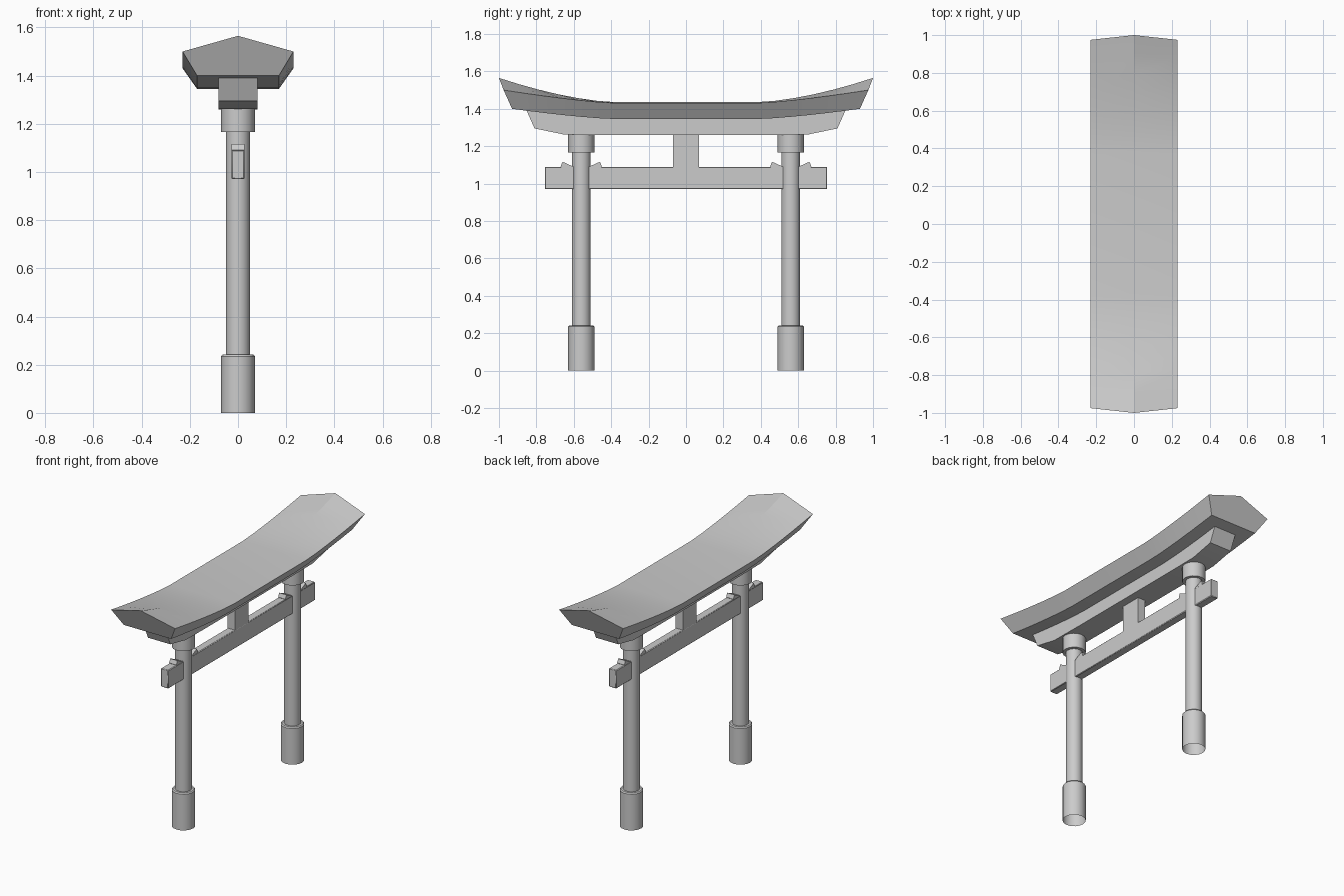
import bpy, bmesh, math

if "Cube" in bpy.data.objects:
    bpy.data.objects.remove(bpy.data.objects["Cube"])


def make(name, verts, faces, angle=30):
    me = bpy.data.meshes.new(name)
    me.from_pydata(verts, [], faces)
    bm = bmesh.new()
    bm.from_mesh(me)
    bmesh.ops.recalc_face_normals(bm, faces=bm.faces)
    bm.to_mesh(me)
    bm.free()
    ob = bpy.data.objects.new(name, me)
    bpy.context.collection.objects.link(ob)
    bpy.ops.object.select_all(action='DESELECT')
    ob.select_set(True)
    bpy.context.view_layer.objects.active = ob
    bpy.ops.object.shade_smooth_by_angle(angle=math.radians(angle))
    return ob


def bridge(rings, n, closed=True):
    """Quads between consecutive rings of n vertices."""
    m = n if closed else n - 1
    return [(r * n + i, r * n + (i + 1) % n, (r + 1) * n + (i + 1) % n, (r + 1) * n + i)
            for r in range(rings - 1) for i in range(m)]


def slab(name, outline, hx, bevel=0):
    """Extrude a y-z outline symmetrically across x."""
    n = len(outline)
    verts = [(s * hx, y, z) for s in (-1, 1) for y, z in outline]
    ob = make(name, verts, bridge(2, n) + [tuple(range(n)), tuple(range(n, 2 * n))])
    if bevel:
        mod = ob.modifiers.new("bevel", 'BEVEL')
        mod.width = bevel
        mod.segments = 1
    return ob


def lathe(name, y, profile, sides=16):
    """Upright turned part, open at the bottom."""
    verts = [(r * math.cos(2 * math.pi * i / sides), y + r * math.sin(2 * math.pi * i / sides), z)
             for r, z in profile for i in range(sides)]
    k = (len(profile) - 1) * sides
    return make(name, verts, bridge(len(profile), sides) + [tuple(range(k, k + sides))], 40)


# curved roof: five-sided section swept along y, rising towards the ends
def section(t, s):
    ridge = (0, s * (.37 + .63 * t), 1.435 + .13 * t ** 1.6)
    ey, ez = s * (.37 + .605 * t), 1.43 + .07 * t ** 1.35
    by, bz = s * (.37 + .56 * t), 1.345 + .055 * t ** 1.4
    return [ridge, (.23, ey, ez), (.17, by, bz), (-.17, by, bz), (-.23, ey, ez)]


steps = 6
rows = [section(i / steps, -1) for i in range(steps, -1, -1)]
rows += [section(i / steps, 1) for i in range(steps + 1)]
last = (len(rows) - 1) * 5
make("roof", [v for row in rows for v in row],
     bridge(len(rows), 5) + [tuple(range(5)), tuple(range(last, last + 5))], 15)

# upper beam tucked under the roof
half = [(.4, 1.26), (.65, 1.262), (.81, 1.295), (.852, 1.39), (.65, 1.372), (.37, 1.35)]
slab("upper_beam", half + [(-y, z) for y, z in reversed(half)], .08)

# tie beam and centre strut
slab("tie_beam", [(-.755, .97), (.755, .97), (.755, 1.09), (-.755, 1.09)], .027, .004)
slab("centre_strut", [(-.07, 1.08), (.07, 1.08), (.07, 1.27), (-.07, 1.27)], .0265)

# pillars, with base sleeve, collar and wedges on both sides
for s, side in ((-1, "left"), (1, "right")):
    y = s * .56
    lathe(side + "_pillar", y, [(.05, .2), (.05, 1.2)])
    lathe(side + "_base", y, [(.07, 0), (.07, .235), (.064, .242)])
    collar = lathe(side + "_collar", y, [(.045, 1.165), (.07, 1.165), (.07, 1.262)])
    for d, pos in ((-1, "a"), (1, "b")):
        pts = [(.04, 1.08), (.105, 1.08), (.11, 1.092), (.1, 1.117), (.085, 1.11), (.04, 1.09)]
        slab(f"{side}_wedge_{pos}", [(y + d * a, z) for a, z in pts], .026)
